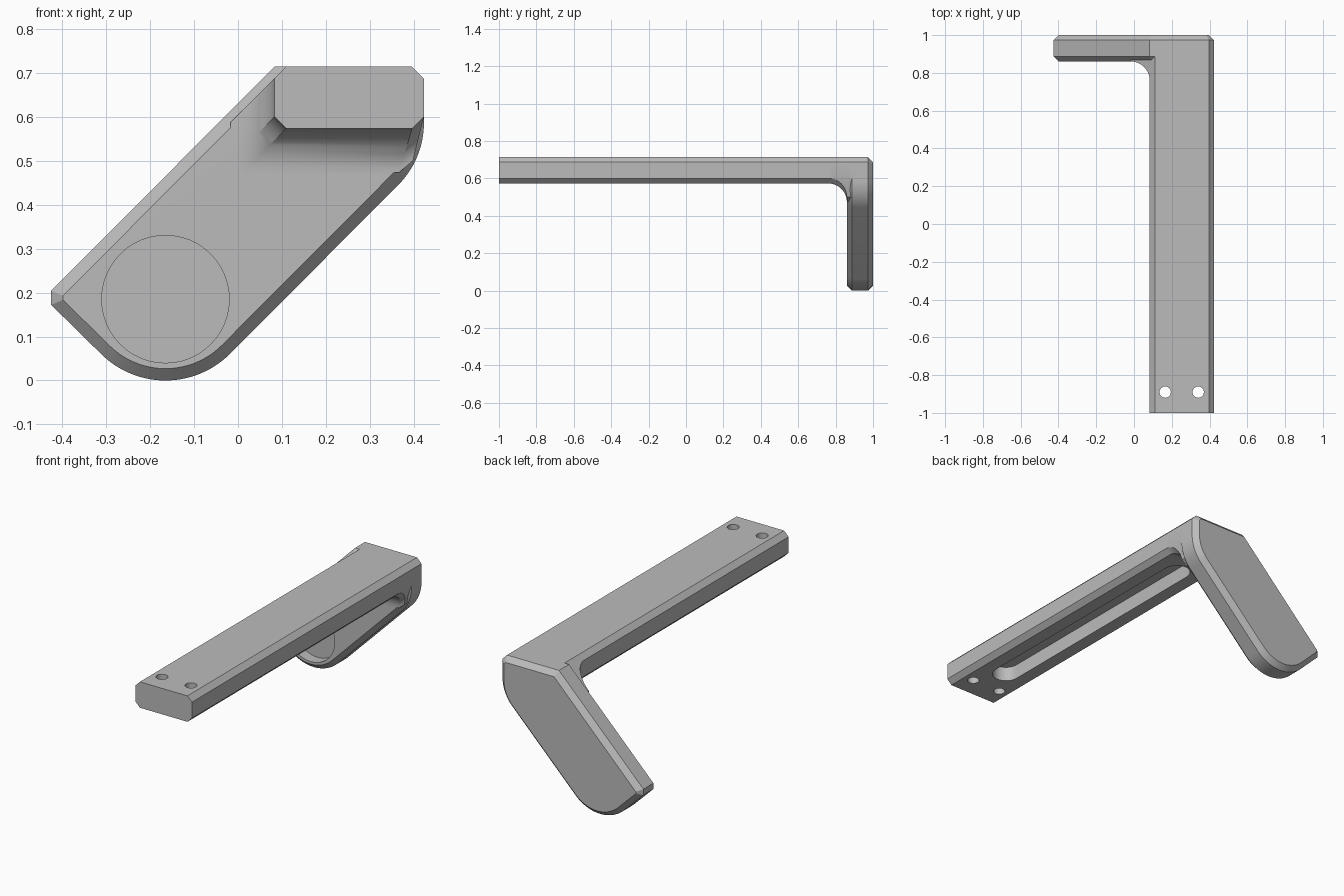
import bpy, bmesh, math
from mathutils import Vector

if "Cube" in bpy.data.objects:
    bpy.data.objects.remove(bpy.data.objects["Cube"])

BEVEL = 0.027                       # chamfer size on every long edge
LEFT, RIGHT, LOW, HIGH = 0.083, 0.423, 0.573, 0.714
FACE, BACK = 0.86, 1.0              # front and back of the hanging plate

grey = bpy.data.materials.new("satin grey")
grey.use_nodes = True
grey.diffuse_color = (0.5, 0.5, 0.5, 1)
grey.node_tree.nodes["Principled BSDF"].inputs["Base Color"].default_value = (0.5, 0.5, 0.5, 1)


def loft(name, rings):
    """Closed solid through a list of equal-length rings of 3D points."""
    bm = bmesh.new()
    rows = [[bm.verts.new(p) for p in ring] for ring in rings]
    n = len(rows[0])
    for a, b in zip(rows, rows[1:]):
        for i in range(n):
            j = (i + 1) % n
            bm.faces.new((a[i], a[j], b[j], b[i]))
    bm.faces.new(rows[0])
    bm.faces.new(rows[-1])
    bmesh.ops.recalc_face_normals(bm, faces=bm.faces)
    mesh = bpy.data.meshes.new(name)
    bm.to_mesh(mesh)
    bm.free()
    mesh.materials.append(grey)
    obj = bpy.data.objects.new(name, mesh)
    bpy.context.collection.objects.link(obj)
    return obj


def arc(cx, cz, r, start, end, steps):
    angles = [math.radians(start + (end - start) * i / steps) for i in range(steps + 1)]
    return [(cx + r * math.cos(a), cz + r * math.sin(a)) for a in angles]


def inset(points, d):
    """Move every edge of a counter-clockwise outline inward by d."""
    result = []
    for i, p in enumerate(points):
        p = Vector(p)
        e1 = (p - Vector(points[i - 1])).normalized()
        e2 = (Vector(points[(i + 1) % len(points)]) - p).normalized()
        n1, n2 = Vector((-e1.y, e1.x)), Vector((-e2.y, e2.x))
        result.append(p + (n1 + n2) * d / (1 + n1.dot(n2)))
    return result


def combine(target, tool, operation):
    mod = target.modifiers.new(operation.lower(), 'BOOLEAN')
    mod.operation, mod.object, mod.solver = operation, tool, 'EXACT'
    bpy.context.view_layer.objects.active = target
    bpy.ops.object.modifier_apply(modifier=mod.name)
    bpy.data.objects.remove(tool)


# Hanging plate: slanted outline with rounded end, chamfered front and back
outline = ([(-0.425, 0.172)]
           + arc(-0.165, 0.208, 0.208, 225, 315, 28)
           + arc(0.223, 0.586, 0.2, -45, 0, 14)
           + [(RIGHT, HIGH - BEVEL), (RIGHT - BEVEL, HIGH), (LEFT, HIGH), (-0.425, 0.204)])
inner = inset(outline, BEVEL)
plate = loft("hanging_plate", [[(x, y, z) for x, z in shape] for y, shape in (
    (FACE, inner), (FACE + BEVEL, outline), (BACK - BEVEL, outline), (BACK, inner))])


# Bar: chamfered section that flares into the plate in a concave fillet
def bar_ring(y, d):
    section = [(LEFT - d, LOW + BEVEL - d), (LEFT + BEVEL - d, LOW - d),
               (RIGHT - BEVEL - 0.3 * d, LOW - d), (RIGHT - 0.25 * d, LOW + BEVEL - d),
               (RIGHT, LOW + BEVEL), (RIGHT, HIGH - BEVEL), (RIGHT - BEVEL, HIGH),
               (LEFT + BEVEL, HIGH), (LEFT - d, HIGH - BEVEL - d)]
    if d == 0:                      # keep the straight section free of a doubled corner
        section[4] = (RIGHT, LOW + BEVEL + 0.01)
    return [(x, y, z) for x, z in section]


R = 0.1
rings = [bar_ring(-1, 0)]
for i in range(15):
    t = math.pi / 2 * i / 14
    rings.append(bar_ring(FACE - R + R * math.sin(t), R * (1 - math.cos(t))))
rings.append(bar_ring(FACE + 0.06, R))
bracket = loft("bracket", rings)
combine(bracket, plate, 'UNION')

# Round pocket in the plate front
circle = arc(-0.165, 0.185, 0.145, 0, 352.5, 47)
combine(bracket, loft("pocket_cutter", [[(x, y, z) for x, z in circle]
                                        for y in (FACE - 0.03, FACE + 0.06)]), 'DIFFERENCE')

# Two screw holes near the free end
for hx in (0.165, 0.34):
    ring = arc(hx, -0.89, 0.03, 0, 345, 23)
    combine(bracket, loft("hole_cutter", [[(x, y, z) for x, y in ring] for z in (0.5, 0.8)]),
            'DIFFERENCE')

# Long round-ended slot under the bar
mid = (LEFT + RIGHT) / 2
slot = arc(mid, 0.645, 0.07, 0, 180, 16) + arc(mid, -0.73, 0.07, 180, 360, 16)
combine(bracket, loft("slot_cutter", [[(x, y, z) for x, y in slot]
                                      for z in (LOW - 0.05, LOW + 0.08)]), 'DIFFERENCE')

bpy.ops.object.select_all(action='DESELECT')
bracket.select_set(True)
bpy.context.view_layer.objects.active = bracket
bpy.ops.object.shade_smooth_by_angle(angle=math.radians(25))
